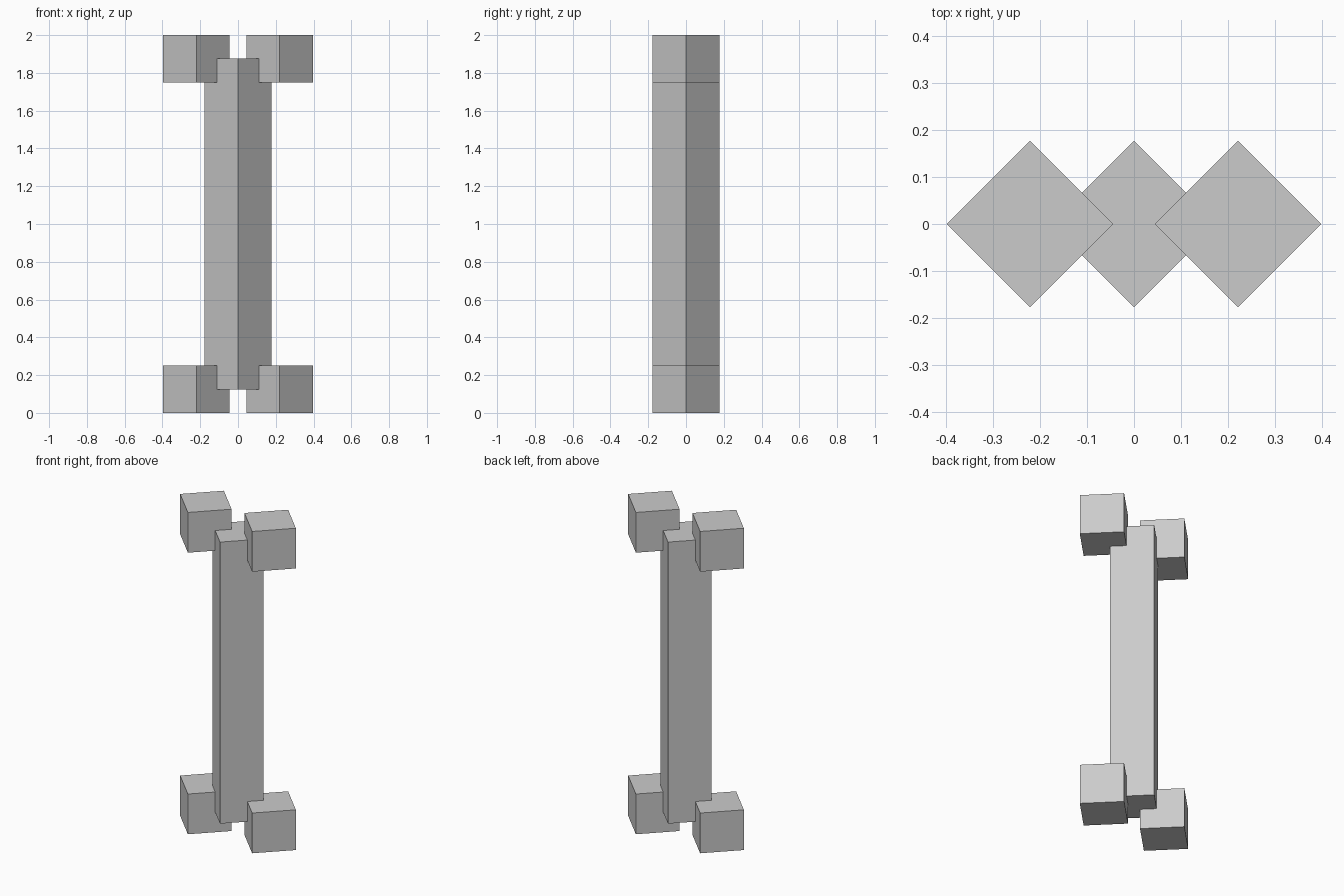
import bpy
import bmesh
from math import radians
from mathutils import Matrix

if "Cube" in bpy.data.objects:
    bpy.data.objects.remove(bpy.data.objects["Cube"])

SIDE = 0.25      # square section shared by all parts
OFFSET = 0.221   # sideways distance of the end blocks
HEIGHT = 2.0


def diamond_block(name, x, z_min, z_max):
    """Square block turned 45 degrees about the vertical."""
    mesh = bpy.data.meshes.new(name)
    bm = bmesh.new()
    matrix = (Matrix.Translation((0, 0, 0))
              @ Matrix.Rotation(radians(45), 4, 'Z')
              @ Matrix.Diagonal((SIDE, SIDE, z_max - z_min, 1)))
    bmesh.ops.create_cube(bm, size=1, matrix=matrix)
    bm.to_mesh(mesh)
    bm.free()
    obj = bpy.data.objects.new(name, mesh)
    obj.location = (x, 0, (z_min + z_max) / 2)
    bpy.context.collection.objects.link(obj)
    return obj


# Central shaft, stopping halfway into the end blocks
diamond_block("shaft", 0, SIDE / 2, HEIGHT - SIDE / 2)

# Four knob cubes, a pair at each end
for level, z in (("bottom", 0), ("top", HEIGHT - SIDE)):
    for side, sign in (("left", -1), ("right", 1)):
        diamond_block(f"{level}_{side}_knob", sign * OFFSET, z, z + SIDE)
